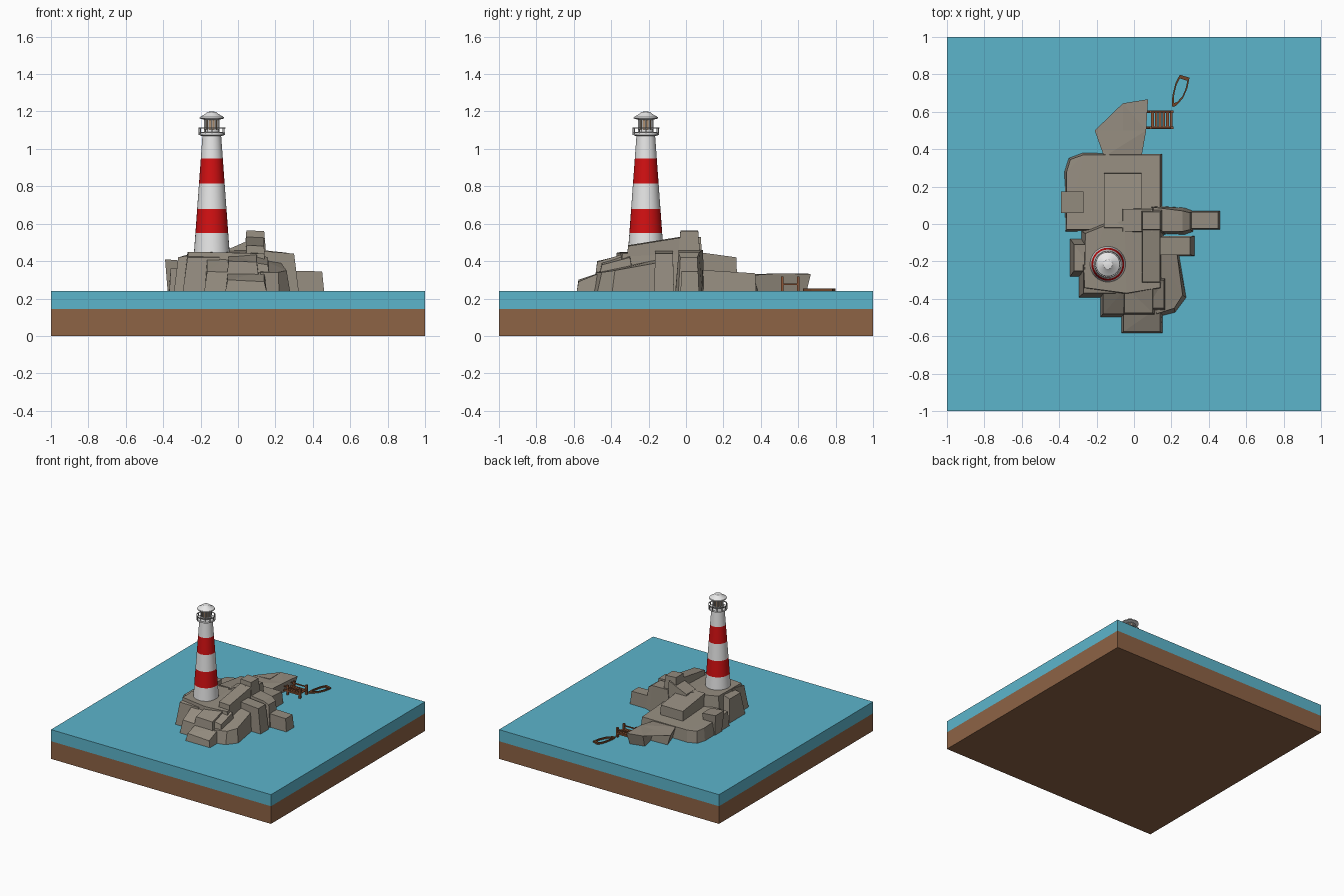
import bpy, bmesh, math
from mathutils import Vector

def mat(name, c):
    m = bpy.data.materials.new(name)
    m.diffuse_color = (*c, 1)
    return m

SOIL = mat("soil brown", (0.27, 0.125, 0.06))
WATER = mat("water blue", (0.108, 0.46, 0.60))
ROCK = mat("rock grey", (0.30, 0.265, 0.215))
WHITE = mat("white paint", (0.80, 0.80, 0.80))
RED = mat("red paint", (0.65, 0.005, 0.006))
METAL = mat("grey metal", (0.40, 0.40, 0.40))
LAMP = mat("lamp tan", (0.42, 0.27, 0.16))
WOOD = mat("dock wood", (0.27, 0.09, 0.035))
HULL = mat("boat wood", (0.16, 0.06, 0.022))

def finish(name, bm, *mats):
    bmesh.ops.recalc_face_normals(bm, faces=bm.faces[:])
    me = bpy.data.meshes.new(name)
    bm.to_mesh(me)
    bm.free()
    for m in mats:
        me.materials.append(m)
    ob = bpy.data.objects.new(name, me)
    bpy.context.collection.objects.link(ob)
    return ob

def loft(name, loops, m, caps=True):
    """Skin a series of equal-length point loops."""
    bm = bmesh.new()
    rows = [[bm.verts.new(p) for p in lp] for lp in loops]
    n = len(rows[0])
    for a, b in zip(rows, rows[1:]):
        for i in range(n):
            j = (i + 1) % n
            bm.faces.new((a[i], a[j], b[j], b[i]))
    if caps:
        for r in (rows[0], rows[-1]):
            bmesh.ops.triangulate(bm, faces=[bm.faces.new(r)])
    return finish(name, bm, m)

def box(name, x0, x1, y0, y1, z0, z1, m):
    c = [(x0, y0), (x1, y0), (x1, y1), (x0, y1)]
    return loft(name, [[(*p, z) for p in c] for z in (z0, z1)], m)

def lathe(name, profile, mats, rule=None, n=32, caps=True):
    cx, cy = -0.14, -0.215
    ob = loft(name, [[(cx + r * math.cos(2 * math.pi * i / n), cy + r * math.sin(2 * math.pi * i / n), z)
                      for i in range(n)] for r, z in profile], mats[0], caps)
    for m in mats[1:]:
        ob.data.materials.append(m)
    if rule:
        for p in ob.data.polygons:
            p.material_index = rule(p.center.z)
    bpy.context.view_layer.objects.active = ob
    bpy.ops.object.select_all(action='DESELECT')
    ob.select_set(True)
    bpy.ops.object.shade_smooth_by_angle(angle=math.radians(35))
    return ob

def crag(name, top, spread=0.03, shift=(0, 0)):
    """Faceted rock: top outline with heights, flaring out to the waterline."""
    mid = sum((Vector(p) for p in top), Vector()) / len(top)
    base = []
    for p in top:
        d = Vector((p[0] - mid.x, p[1] - mid.y, 0)).normalized() * spread
        base.append((p[0] + d.x + shift[0], p[1] + d.y + shift[1], 0.23))
    return loft(name, [base, top], ROCK)

def block(name, x0, x1, y0, y1, z, spread=0.02, shift=(0, 0)):
    """Four-cornered crag; z lists front-left, front-right, back-right, back-left."""
    c = [(x0, y0), (x1, y0), (x1, y1), (x0, y1)]
    return crag(name, [(*p, h) for p, h in zip(c, z)], spread, shift)

# Sea bed and water slabs
box("sea_bed", -1, 1, -1, 1, 0, 0.145, SOIL)
box("water", -1, 1, -1, 1, 0.145, 0.24, WATER)

# Island: low back terrace and landing spit
crag("rock_terrace", [(-0.36, -0.03, 0.36), (0.14, -0.03, 0.36), (0.14, 0.37, 0.335),
                      (-0.27, 0.37, 0.335), (-0.34, 0.345, 0.335), (-0.36, 0.28, 0.34)], 0.012)
crag("rock_spit", [(-0.16, 0.36, 0.33), (0.04, 0.36, 0.325), (0.065, 0.5, 0.335), (0.075, 0.667, 0.33),
                   (-0.06, 0.645, 0.335), (-0.06, 0.5, 0.335), (-0.21, 0.5, 0.325)], -0.03)
block("rock_west_box", -0.39, -0.27, 0.06, 0.175, (0.41, 0.40, 0.40, 0.41), -0.02)

# Island: main mass and ridge
crag("rock_main", [(-0.265, -0.34, 0.45), (-0.04, -0.37, 0.445), (0.14, -0.34, 0.44), (0.14, 0.03, 0.46),
                   (-0.05, 0.02, 0.46), (-0.16, -0.01, 0.45), (-0.26, -0.05, 0.45)], 0.025)
block("rock_north_ridge", -0.16, 0.04, -0.02, 0.27, (0.46, 0.46, 0.42, 0.42), 0.005)
block("rock_spine", 0.045, 0.14, -0.31, 0.0, (0.485, 0.48, 0.53, 0.535), 0.02)
block("rock_saddle", -0.06, 0.10, -0.04, 0.08, (0.46, 0.53, 0.53, 0.46), 0.02)
block("rock_peak", 0.045, 0.14, -0.03, 0.065, (0.565, 0.56, 0.56, 0.565), 0.04)

# Island: eastern steps
crag("rock_east_step", [(0.12, -0.04, 0.46), (0.26, -0.04, 0.445), (0.30, -0.03, 0.42), (0.30, 0.06, 0.42),
                        (0.26, 0.07, 0.445), (0.10, 0.09, 0.46)], 0.02)
block("rock_east_arm", 0.22, 0.45, -0.025, 0.065, (0.35, 0.345, 0.345, 0.35), 0.012)
block("rock_east_box", 0.12, 0.30, -0.165, -0.07, (0.455, 0.44, 0.44, 0.455), 0.012, (0.015, 0))
crag("rock_east_shoulder", [(0.12, -0.48, 0.34), (0.215, -0.45, 0.34), (0.26, -0.38, 0.35), (0.23, -0.16, 0.39),
                            (0.12, -0.15, 0.41)], 0.025)

# Island: western and front blocks
block("rock_west_step", -0.32, -0.22, -0.25, -0.11, (0.42, 0.44, 0.45, 0.42), 0.04)
block("rock_west_front", -0.27, -0.10, -0.37, -0.22, (0.42, 0.42, 0.45, 0.45), 0.035)
block("rock_front_left", -0.165, -0.04, -0.48, -0.34, (0.345, 0.34, 0.425, 0.425), 0.025)
block("rock_front_mid", -0.05, 0.10, -0.475, -0.33, (0.40, 0.395, 0.44, 0.435), 0.03)
block("rock_front_right", 0.07, 0.16, -0.45, -0.30, (0.395, 0.38, 0.42, 0.45), 0.04)
block("rock_front_foot", -0.055, 0.14, -0.575, -0.44, (0.30, 0.29, 0.345, 0.345), 0.018)

# Lighthouse tower with painted bands
bands = [0.40, 0.55, 0.68, 0.815, 0.95, 1.075]
lathe("tower", [(0.095 - 0.045 * (z - 0.45) / 0.62, z) for z in bands], (WHITE, RED),
      lambda z: 1 if 0.55 < z < 0.68 or 0.815 < z < 0.95 else 0)

# Gallery, lantern and roof
lathe("gallery_floor", [(0.05, 1.068), (0.07, 1.075), (0.07, 1.088), (0.05, 1.09)], (WHITE,))
lathe("gallery_rail", [(0.068, 1.108), (0.072, 1.108), (0.072, 1.114), (0.068, 1.114), (0.068, 1.108)],
      (METAL,), caps=False)
lathe("lamp_room", [(0.034, 1.08), (0.034, 1.17)], (LAMP,), n=16)
lathe("lamp_sill", [(0.042, 1.085), (0.042, 1.105)], (WHITE,))
lathe("roof", [(0.036, 1.155), (0.066, 1.163), (0.064, 1.17), (0.035, 1.187), (0.025, 1.197), (0.008, 1.2)], (WHITE,))
for i in range(12):
    a = 2 * math.pi * i / 12
    for nm, r, z1, w in (("rail_post", 0.069, 1.11, 0.0025), ("window_bar", 0.037, 1.165, 0.004)):
        x, y = -0.14 + r * math.cos(a), -0.215 + r * math.sin(a)
        box(f"{nm}_{i}", x - w, x + w, y - w, y + w, 1.08, z1, METAL)

# Dock: side beams, planks and posts
for i, y in enumerate((0.515, 0.60)):
    box(f"dock_beam_{i}", 0.06, 0.21, y - 0.007, y + 0.007, 0.265, 0.278, WOOD)
    box(f"dock_rail_{i}", 0.06, 0.21, y - 0.004, y + 0.004, 0.298, 0.306, WOOD)
    for j, x in enumerate((0.09, 0.203)):
        box(f"dock_post_{i}_{j}", x - 0.007, x + 0.007, y - 0.007, y + 0.007, 0.235, 0.318, WOOD)
for i in range(6):
    x = 0.092 + i * 0.02
    box(f"dock_plank_{i}", x, x + 0.014, 0.515, 0.60, 0.272, 0.28, WOOD)

# Rowing boat: open rim from bow (near the dock) to transom, water showing inside
rim = [(0.205, 0.625), (0.225, 0.632), (0.262, 0.672), (0.285, 0.725), (0.297, 0.782),
       (0.245, 0.798), (0.222, 0.755), (0.207, 0.695), (0.202, 0.655)]
c = Vector((0.247, 0.715))
inner = [c + (Vector(p) - c) * 0.76 for p in rim]
def ring(pts, z):
    return [(p[0], p[1], z) for p in pts]
loft("boat_rim", [ring(rim, 0.236), ring(rim, 0.253), ring(inner, 0.253), ring(inner, 0.236), ring(rim, 0.236)],
     HULL, caps=False)
